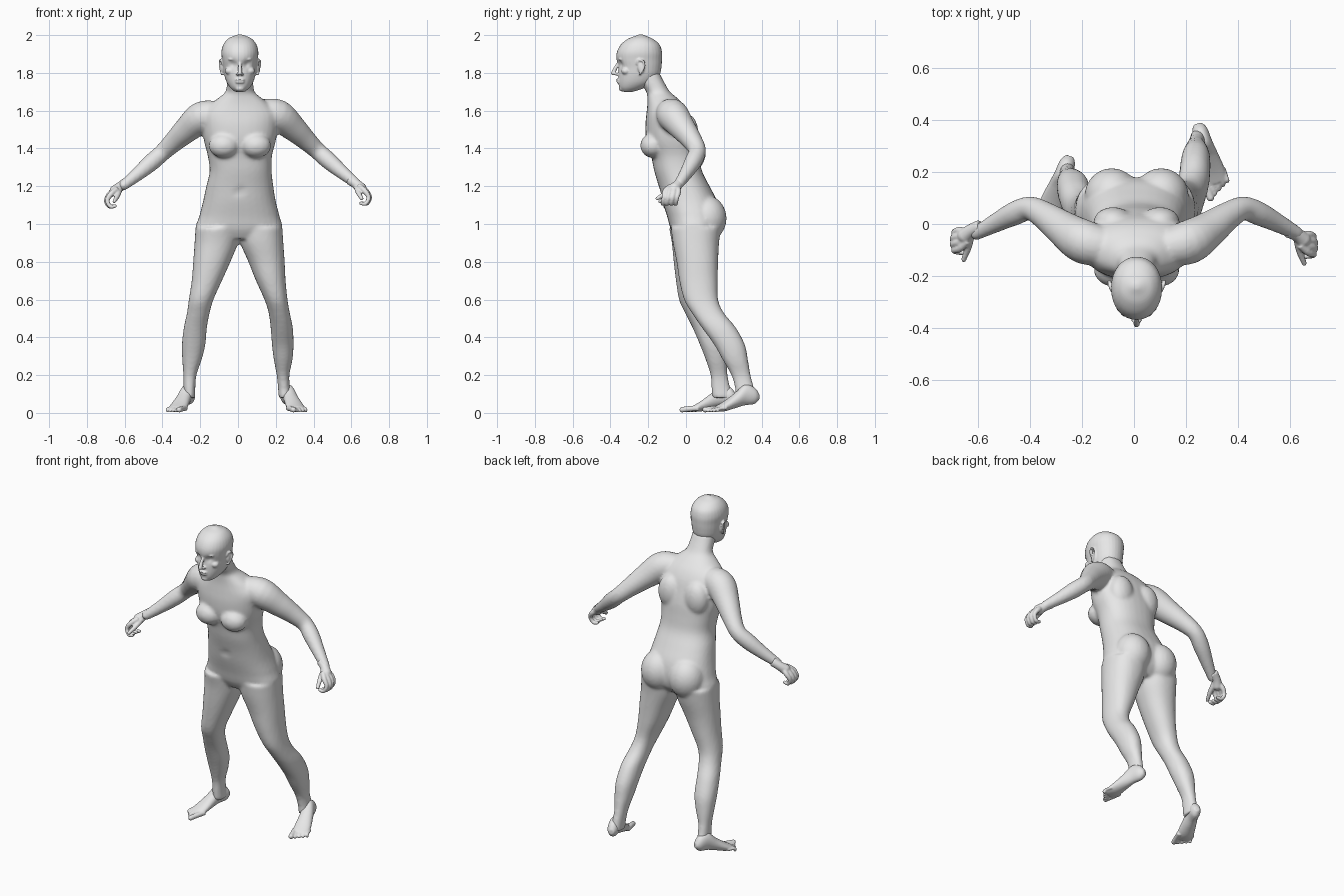
import bpy, bmesh, math
from mathutils import Vector, Matrix

default_cube = bpy.data.objects.get("Cube")
if default_cube:
    bpy.data.objects.remove(default_cube, do_unlink=True)

skin = bpy.data.materials.new("plain grey")
skin.use_nodes = True
grey = (0.8, 0.8, 0.8, 1)
skin.diffuse_color = grey
skin.node_tree.nodes["Principled BSDF"].inputs["Base Color"].default_value = grey


def spline(rows, steps=4):
    """Smoothly interpolate rows of numbers."""
    result = []
    last = len(rows) - 1
    for i in range(last):
        before, start, end, after = (rows[max(i - 1, 0)], rows[i],
                                     rows[i + 1], rows[min(i + 2, last)])
        for k in range(steps):
            t = k / steps
            result.append([b + t / 2 * (c - a + t * (2*a - 5*b + 4*c - d + t * (3*(b - c) + d - a)))
                           for a, b, c, d in zip(before, start, end, after)])
    result.append(list(rows[last]))
    return result


def loft(bm, rings, sides=32, squareness=2.0):
    """Skin rings given as (centre, half axis, half axis)."""
    previous = first = None
    for centre, u, v in rings:
        ring = []
        for i in range(sides):
            angle = math.tau * i / sides
            c, s = math.cos(angle), math.sin(angle)
            c = math.copysign(abs(c) ** (2 / squareness), c)
            s = math.copysign(abs(s) ** (2 / squareness), s)
            ring.append(bm.verts.new(centre + u * c + v * s))
        if previous:
            for i in range(sides):
                j = (i + 1) % sides
                bm.faces.new((previous[i], previous[j], ring[j], ring[i]))
        first = first or ring
        previous = ring
    bm.faces.new(first[::-1])
    bm.faces.new(previous)


def stack(bm, rows, squareness=2.2):
    """Loft level sections given as (z, x min, x max, y min, y max)."""
    loft(bm, [(Vector(((x0 + x1) / 2, (y0 + y1) / 2, z)),
               Vector(((x1 - x0) / 2, 0, 0)), Vector((0, (y1 - y0) / 2, 0)))
              for z, x0, x1, y0, y1 in spline(rows)], squareness=squareness)


def blob(bm, centre, radii):
    matrix = Matrix.Translation(centre) @ Matrix.Diagonal((*radii, 1))
    bmesh.ops.create_uvsphere(bm, u_segments=24, v_segments=16, radius=1, matrix=matrix)


def tube(bm, rows, sides=20):
    """Round limb along rows of (x, y, z, radius), with a rounded tip."""
    rows = spline(rows)
    points = [Vector(r[:3]) for r in rows]
    side = Vector((0.3, 0.5, 0.8))
    rings = []
    for i, point in enumerate(points):
        along = (points[min(i + 1, len(points) - 1)] - points[max(i - 1, 0)]).normalized()
        side = (side - along * side.dot(along)).normalized()
        rings.append((point, side * rows[i][3], along.cross(side) * rows[i][3]))
    loft(bm, rings, sides)
    blob(bm, points[-1], [rows[-1][3]] * 3)


def dent(bm, centre, size, depth):
    """Press the surface backwards around a point."""
    for v in bm.verts:
        distance = (v.co - Vector(centre)).length / size
        v.co.y += depth * math.exp(-distance * distance)


def finish(bm, name, voxel, iterations):
    """Fuse the forms into one smooth skin."""
    bmesh.ops.recalc_face_normals(bm, faces=bm.faces)
    mesh = bpy.data.meshes.new(name)
    bm.to_mesh(mesh)
    bm.free()
    mesh.materials.append(skin)
    mesh.polygons.foreach_set("use_smooth", [True] * len(mesh.polygons))
    obj = bpy.data.objects.new(name, mesh)
    bpy.context.collection.objects.link(obj)
    fuse = obj.modifiers.new("fuse", "REMESH")
    fuse.mode = "VOXEL"
    fuse.voxel_size = voxel
    fuse.use_smooth_shade = True
    soften = obj.modifiers.new("soften", "SMOOTH")
    soften.factor = 0.5
    soften.iterations = iterations


mid = 0.01  # the trunk leans slightly off centre

# Trunk and neck
body = bmesh.new()
stack(body, [
    (.92, -.12, .13, -.05, .13), (.97, -.22, .23, -.08, .17),
    (1.04, -.205, .22, -.1, .18), (1.12, -.185, .2, -.125, .165),
    (1.2, -.168, .187, -.145, .125), (1.28, -.15, .178, -.168, .085),
    (1.36, -.16, .18, -.185, .07), (1.44, -.18, .2, -.21, .06),
    (1.52, -.19, .21, -.215, .04), (1.58, -.19, .21, -.21, .02),
    (1.63, -.15, .17, -.205, -.01), (1.67, -.1, .12, -.205, -.05),
    (1.7, -.066, .088, -.21, -.085), (1.75, -.058, .08, -.245, -.115),
    (1.8, -.055, .078, -.28, -.14)], 2.3)
dent(body, (mid, -.15, 1.17), .02, .012)

for s in (-1, 1):
    # Chest, shoulder blades and buttocks
    blob(body, (mid + s * .085, -.175, 1.415), (.08, .067, .065))
    blob(body, (mid + s * .09, .01, 1.48), (.075, .055, .1))
    blob(body, (mid + s * .095, .11, 1.03), (.105, .105, .12))
    # Arms
    shift = max(s, 0) * .02
    tube(body, [(s * x + shift, y, z + shift / 2, r) for x, y, z, r in (
        (.1, -.09, 1.58, .07), (.19, -.07, 1.565, .085), (.27, -.02, 1.5, .07),
        (.34, .03, 1.435, .055), (.4, .06, 1.378, .046), (.46, .04, 1.325, .046),
        (.53, .005, 1.265, .037), (.605, -.035, 1.205, .027))])

# Left leg, set further back
stack(body, [
    (.98, .0, .235, -.08, .185), (.9, .012, .24, -.07, .175),
    (.8, .055, .247, -.05, .17), (.7, .095, .252, -.035, .168),
    (.6, .14, .262, -.01, .17), (.53, .162, .274, .03, .2),
    (.45, .173, .29, .085, .265), (.36, .18, .294, .15, .312),
    (.28, .19, .288, .195, .328), (.2, .205, .272, .24, .342),
    (.13, .212, .275, .26, .36), (.08, .215, .28, .26, .37)])
# Right leg, set further forward
stack(body, [
    (.98, -.225, .01, -.09, .18), (.9, -.23, .0, -.075, .165),
    (.8, -.237, -.04, -.065, .14), (.7, -.245, -.085, -.053, .125),
    (.6, -.26, -.13, -.037, .115), (.53, -.27, -.15, -.005, .13),
    (.45, -.287, -.165, .035, .17), (.36, -.297, -.173, .074, .205),
    (.28, -.295, -.193, .105, .215), (.2, -.289, -.22, .13, .22),
    (.13, -.288, -.226, .135, .235), (.08, -.285, -.225, .14, .25)])
finish(body, "body", .01, 4)

# Head: skull and jaw
head = bmesh.new()
stack(head, [(z, mid - w, mid + w, front, back) for z, w, front, back in (
    (1.7, .026, -.335, -.28), (1.72, .05, -.352, -.22), (1.75, .07, -.358, -.165),
    (1.79, .083, -.358, -.138), (1.83, .089, -.357, -.13), (1.87, .094, -.368, -.127),
    (1.91, .098, -.366, -.127), (1.95, .088, -.345, -.14), (1.98, .064, -.308, -.175),
    (1.995, .034, -.27, -.21), (2.003, .01, -.25, -.23))], 2.1)
for s in (-1, 1):
    dent(head, (mid + s * .036, -.35, 1.848), .02, .016)
    blob(head, (mid + s * .036, -.325, 1.847), (.016, .014, .011))       # eye
    blob(head, (mid + s * .036, -.344, 1.872), (.027, .014, .007))       # brow
    blob(head, (mid + s * .055, -.318, 1.81), (.024, .024, .02))         # cheek
    blob(head, (mid + s * .012, -.368, 1.793), (.009, .012, .008))       # nostril
    # Ear: a rim curl over a flat shell
    blob(head, (mid + s * .093, -.238, 1.83), (.01, .018, .032))
    tube(head, [(mid + s * x, y, z, .006) for x, y, z in (
        (.092, -.26, 1.845), (.1, -.25, 1.868), (.107, -.225, 1.86),
        (.105, -.222, 1.83), (.096, -.245, 1.793))], 10)
# Nose, lips and chin
tube(head, [(mid, -.353, 1.86, .008), (mid, -.371, 1.83, .01), (mid, -.386, 1.798, .012)])
for z, y in ((1.763, -.36), (1.75, -.357)):
    blob(head, (mid, y, z), (.025, .011, .006))
blob(head, (mid, -.338, 1.718), (.025, .018, .016))
finish(head, "head", .005, 3)

# Hands: palm, four curled fingers and a thumb
for s, name in ((-1, "right_hand"), (1, "left_hand")):
    hand = bmesh.new()
    lift = min(s, 0) * .015

    def place(rows):
        return [(s * x, y - lift, z + lift, r) for x, y, z, r in rows]

    tube(hand, place([(.59, -.025, 1.235, .027), (.625, -.04, 1.212, .026), (.65, -.06, 1.19, .03)]))
    for i in range(4):
        y = -.04 - i * .023
        knuckle = .695 - .006 * abs(i - 1.5)
        tube(hand, place([(.64, -.05 - i * .01, 1.2, .015), (knuckle - .015, y, 1.175, .015),
                          (knuckle + .006, y - .008, 1.14, .012),
                          (knuckle - .01, y - .014, 1.108, .011),
                          (knuckle - .035, y - .016, 1.11, .01)]), 12)
    tube(hand, place([(.63, -.06, 1.195, .017), (.638, -.105, 1.165, .014),
                      (.655, -.152, 1.135, .01)]), 12)
    finish(hand, name, .005, 2)

# Feet: heel to ball, then five toes
up = Vector((0, 0, 1))
for s, name, heel, toe in ((-1, "right_foot", (-.25, .25, 0), (-.335, .025, 0)),
                           (1, "left_foot", (.248, .375, 0), (.32, .145, 0))):
    foot = bmesh.new()
    heel, toe = Vector(heel), Vector(toe)
    axis = toe - heel
    across = axis.normalized().cross(up) * -s  # points to the outer side
    loft(foot, [(heel + axis * t + up * (low + top) / 2, across * w, up * (top - low) / 2)
                for t, w, low, top in spline([
                    (-.05, .015, .07, .1), (.06, .03, .047, .135), (.28, .034, .04, .15),
                    (.5, .041, .025, .105), (.75, .048, .008, .062), (.95, .044, .006, .034)])])
    for i in range(5):
        r = .015 if i == 0 else .0105 - i * .0005
        reach = 1.14 - i * .045
        rows = []
        for t, z in ((.75, .025), (.95, .022), (reach, r + .002)):
            p = heel + axis * t + across * (i * .0205 - .038)
            rows.append((p.x, p.y, z, r))
        tube(foot, rows, 12)
    finish(foot, name, .005, 2)
